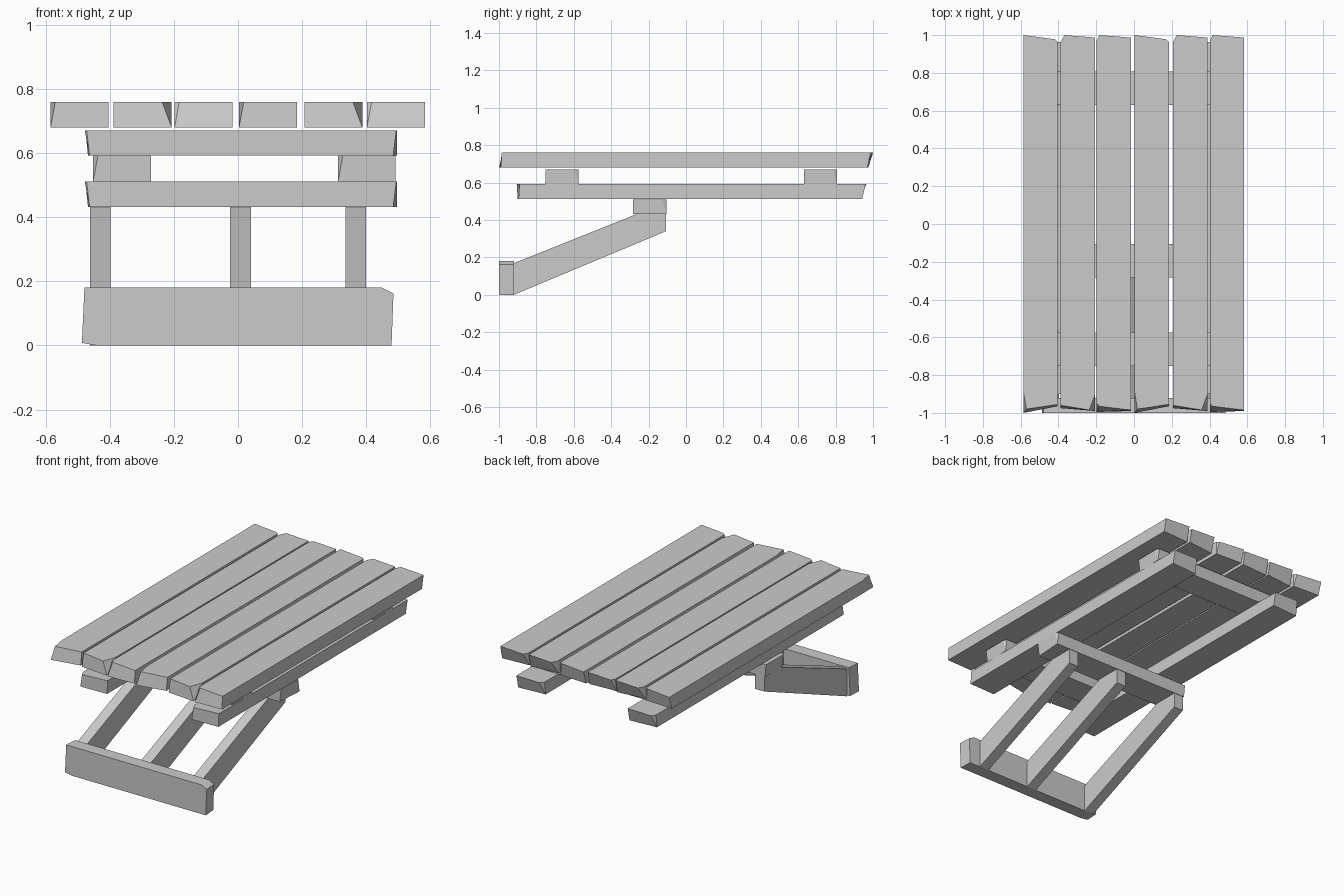
import bpy, bmesh

if "Cube" in bpy.data.objects:
    bpy.data.objects.remove(bpy.data.objects["Cube"])


def finish(name, bm):
    bmesh.ops.recalc_face_normals(bm, faces=bm.faces)
    mesh = bpy.data.meshes.new(name)
    bm.to_mesh(mesh)
    bm.free()
    obj = bpy.data.objects.new(name, mesh)
    bpy.context.collection.objects.link(obj)
    return obj


def board(name, axis, lo, hi, z0, z1, ends):
    """Rough-sawn board. Each end: corner cut width (+ low side, - high side),
    then lengthwise positions of top low, top cut, top high, bottom low, bottom high."""
    bm = bmesh.new()
    rings = []
    for cut, t_lo, t_cut, t_hi, b_lo, b_hi in ends:
        mid = lo + cut if cut > 0 else hi + cut
        pts = [(b_lo, lo, z0), (t_lo, lo, z1), (t_cut, mid, z1), (t_hi, hi, z1), (b_hi, hi, z0)]
        if axis == 'Y':
            pts = [(w, l, z) for l, w, z in pts]
        r = [bm.verts.new(p) for p in pts]
        rings.append(r)
        if cut > 0:
            bm.faces.new(r[:3])
            bm.faces.new((r[0], r[2], r[3], r[4]))
        else:
            bm.faces.new((r[0], r[1], r[2], r[4]))
            bm.faces.new(r[2:])
    a, b = rings
    bm.faces.new((a[0], a[1], b[1], b[0]))
    bm.faces.new((a[1], a[2], a[3], b[3], b[2], b[1]))
    bm.faces.new((a[3], a[4], b[4], b[3]))
    bm.faces.new((a[4], a[0], b[0], b[4]))
    return finish(name, bm)


def prism(name, profile, place):
    """Profile swept between the two placements returned by place(u, v)."""
    bm = bmesh.new()
    a, b = zip(*[place(u, v) for u, v in profile])
    a = [bm.verts.new(p) for p in a]
    b = [bm.verts.new(p) for p in b]
    bm.faces.new(a)
    bm.faces.new(b)
    for i in range(len(a)):
        j = (i + 1) % len(a)
        bm.faces.new((a[i], a[j], b[j], b[i]))
    return finish(name, bm)


# Deck planks, three sawn-end patterns repeated twice
patterns = [
    ((0.015, -0.89, -0.98, -0.955, -1.0, -0.965), (-0.015, 1.0, 0.978, 0.965, 0.975, 0.965)),
    ((-0.03, -0.96, -0.985, -0.905, -0.975, -0.99), (0.02, 0.965, 1.0, 0.987, 0.95, 0.97)),
    ((0.015, -0.95, -0.965, -0.985, -0.995, -0.99), (0.015, 0.97, 1.0, 0.987, 0.96, 0.97)),
]
lefts = [-0.585, -0.388, -0.198, 0.003, 0.207, 0.402]
for i, x in enumerate(lefts):
    board(f"deck_plank_{i + 1}", 'Y', x, x + 0.181, 0.68, 0.76, patterns[i % 3])

# Cross beams under the deck and under the rails
beam_ends = ((0.012, -0.472, -0.478, -0.476, -0.463, -0.468),
             (-0.02, 0.494, 0.496, 0.485, 0.484, 0.496))
for name, y, z in (("front_deck_beam", -0.752, 0.592), ("rear_deck_beam", 0.63, 0.592),
                   ("leg_beam", -0.283, 0.432)):
    board(name, 'X', y, y + 0.178, z, z + 0.079, beam_ends)

# Long side rails
rail_ends = ((0.015, -0.875, -0.905, -0.89, -0.9, -0.895),
             (0.02, 0.94, 0.964, 0.96, 0.93, 0.942))
for name, x in (("left_rail", -0.452), ("right_rail", 0.312)):
    board(name, 'Y', x, x + 0.18, 0.512, 0.592, rail_ends)

# Sloping legs
leg = [(-0.92, 0.0), (-0.89, 0.013), (-0.108, 0.34), (-0.108, 0.432), (-0.265, 0.432), (-0.92, 0.17)]
for name, x in (("left_leg", -0.462), ("middle_leg", -0.025), ("right_leg", 0.335)):
    prism(name, leg, lambda y, z: ((x, y, z), (x + 0.065, y, z)))

# Upright foot board across the front
foot = [(-0.487, 0.008), (-0.44, 0.0), (0.479, 0.0), (0.485, 0.162), (0.448, 0.181), (-0.479, 0.181)]
prism("front_foot_board", foot, lambda x_, z_: ((x_, -1.0, z_), (x_ * 0.99, -0.92, z_)))
